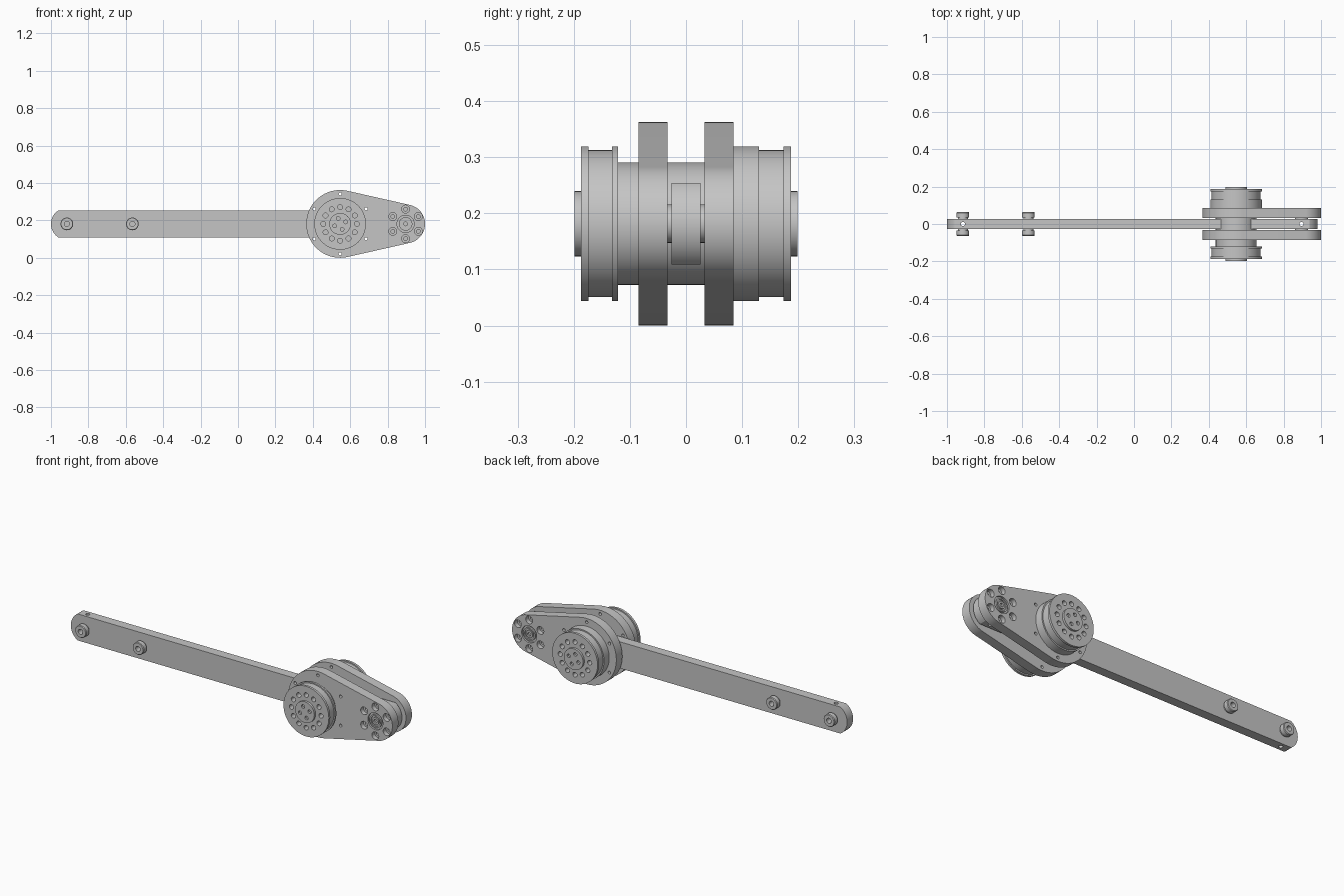
import bpy, bmesh, math
from mathutils import Matrix

old = bpy.data.objects.get("Cube")
if old:
    bpy.data.objects.remove(old)

grey = bpy.data.materials.new("machined_grey")
grey.use_nodes = True
colour = (0.56, 0.56, 0.56, 1)
grey.diffuse_color = colour
grey.node_tree.nodes["Principled BSDF"].inputs["Base Color"].default_value = colour

HUB, PIVOT, Z = 0.546, 0.896, 0.1815
PINS = (-0.915, -0.565)


def lathe(bm, x, z, profile, seg=64):
    """Closed solid turned about the y axis; profile is (radius, y) pairs."""
    rings = [[bm.verts.new((x + r * math.cos(a), y, z + r * math.sin(a)))
              for a in (2 * math.pi * i / seg for i in range(seg))]
             for r, y in profile]
    for a, b in zip(rings, rings[1:]):
        for i in range(seg):
            j = (i + 1) % seg
            bm.faces.new((a[i], a[j], b[j], b[i]))
    bm.faces.new(rings[0])
    bm.faces.new(rings[-1])


def prism(bm, outline, y0, y1):
    """Extrude an (x, z) outline along y."""
    face = bm.faces.new([bm.verts.new((x, y0, z)) for x, z in outline])
    new = bmesh.ops.extrude_face_region(bm, geom=[face])["geom"]
    bmesh.ops.translate(bm, vec=(0, y1 - y0, 0),
                        verts=[v for v in new if isinstance(v, bmesh.types.BMVert)])


def arc(x, r, a0, a1, n):
    return [(x + r * math.cos(a0 + (a1 - a0) * i / n),
             Z + r * math.sin(a0 + (a1 - a0) * i / n)) for i in range(n + 1)]


def ring_of(x, r, count, start=0):
    return [(x + r * math.cos(math.radians(start + 360 * i / count)),
             Z + r * math.sin(math.radians(start + 360 * i / count))) for i in range(count)]


def finish(name, bm, cutter=None):
    bmesh.ops.recalc_face_normals(bm, faces=bm.faces)
    mesh = bpy.data.meshes.new(name)
    bm.to_mesh(mesh)
    bm.free()
    mesh.materials.append(grey)
    ob = bpy.data.objects.new(name, mesh)
    bpy.context.collection.objects.link(ob)
    tool = finish(name + "_cutter", cutter) if cutter else None
    bpy.ops.object.select_all(action="DESELECT")
    bpy.context.view_layer.objects.active = ob
    ob.select_set(True)
    if tool:
        mod = ob.modifiers.new("holes", "BOOLEAN")
        mod.operation, mod.solver, mod.object = "DIFFERENCE", "EXACT", tool
        bpy.ops.object.modifier_apply(modifier=mod.name)
        bpy.data.objects.remove(tool)
    bpy.ops.object.shade_smooth_by_angle(angle=math.radians(30))
    return ob


# Long bar with rounded ends, drilled vertically near both ends
end = math.asin(0.073 / 0.085)
bm, cut = bmesh.new(), bmesh.new()
prism(bm, arc(PIVOT, 0.085, -end, end, 24)
      + arc(PINS[0], 0.085, math.pi - end, math.pi + end, 24), -0.026, 0.026)
for x in (PINS[0], PIVOT):
    bmesh.ops.create_cone(cut, cap_ends=True, segments=24, radius1=0.011, radius2=0.011,
                          depth=0.4, matrix=Matrix.Translation((x, 0, Z)))
finish("bar", bm, cut)

# Hub between the two side plates
bm = bmesh.new()
lathe(bm, HUB, Z, [(0.109, -0.034), (0.109, 0.034)])
finish("centre_hub", bm)

for s, side in ((-1, "front"), (1, "back")):
    # Flanged bushes on the bar, bored from the outside
    for x, place in zip(PINS, ("end", "inner")):
        bm = bmesh.new()
        lathe(bm, x, Z, [(0.027, s * 0.026), (0.027, s * 0.036), (0.034, s * 0.036),
                         (0.034, s * 0.06), (0.031, s * 0.064), (0.014, s * 0.064),
                         (0.014, s * 0.034)], 32)
        finish(f"{side}_{place}_bush", bm)

    # Teardrop side plate with rim holes, counterbores and a pivot recess
    tilt = math.acos((0.181 - 0.104) / (PIVOT - HUB))
    bm, cut = bmesh.new(), bmesh.new()
    prism(bm, arc(HUB, 0.181, tilt, 2 * math.pi - tilt, 72)
          + arc(PIVOT, 0.104, -tilt, tilt, 36), s * 0.033, s * 0.085)
    for x, z in ring_of(HUB, 0.16, 6, 30):
        lathe(cut, x, z, [(0.008, s * 0.02), (0.008, s * 0.1)], 16)
    for x, z in ring_of(PIVOT, 0.079, 6, 30):
        lathe(cut, x, z, [(0.021, s * 0.1), (0.021, s * 0.06),
                          (0.01, s * 0.06), (0.01, s * 0.04)], 24)
    lathe(cut, PIVOT, Z, [(0.046, s * 0.1), (0.046, s * 0.075)], 48)
    finish(f"{side}_side_plate", bm, cut)

    # Pivot bearing rings and the washer against the bar
    bm = bmesh.new()
    lathe(bm, PIVOT, Z, [(0.036, s * 0.07), (0.036, s * 0.085), (0.028, s * 0.085),
                         (0.028, s * 0.078), (0.02, s * 0.078), (0.02, s * 0.085),
                         (0.01, s * 0.085), (0.01, s * 0.076)], 40)
    lathe(bm, PIVOT, Z, [(0.034, s * 0.026), (0.034, s * 0.035)], 40)
    finish(f"{side}_pivot_bearing", bm)

    # Flanged pulley: the front has a slim neck, the back a full-width one
    neck, neck_end = (0.109, 0.121) if s < 0 else (0.138, 0.13)
    inner = [(neck, s * 0.084), (neck, s * neck_end)]
    if s < 0:
        inner += [(0.138, s * 0.121), (0.138, s * 0.132)]
    bm, cut = bmesh.new(), bmesh.new()
    lathe(bm, HUB, Z, inner + [(0.131, inner[-1][1]), (0.131, s * 0.174),
                               (0.138, s * 0.174), (0.138, s * 0.187)], 72)
    for x, z in ring_of(HUB, 0.09, 12, 30):
        lathe(cut, x, z, [(0.013, s * 0.15), (0.013, s * 0.21)], 20)
    finish(f"{side}_pulley", bm, cut)

    # Pulley cap with four bolt holes
    bm, cut = bmesh.new(), bmesh.new()
    lathe(bm, HUB, Z, [(0.058, s * 0.18), (0.058, s * 0.199)], 48)
    for x, z in ring_of(HUB, 0.031, 4, 20):
        lathe(cut, x, z, [(0.01, s * 0.188), (0.01, s * 0.21)], 20)
    finish(f"{side}_pulley_cap", bm, cut)
